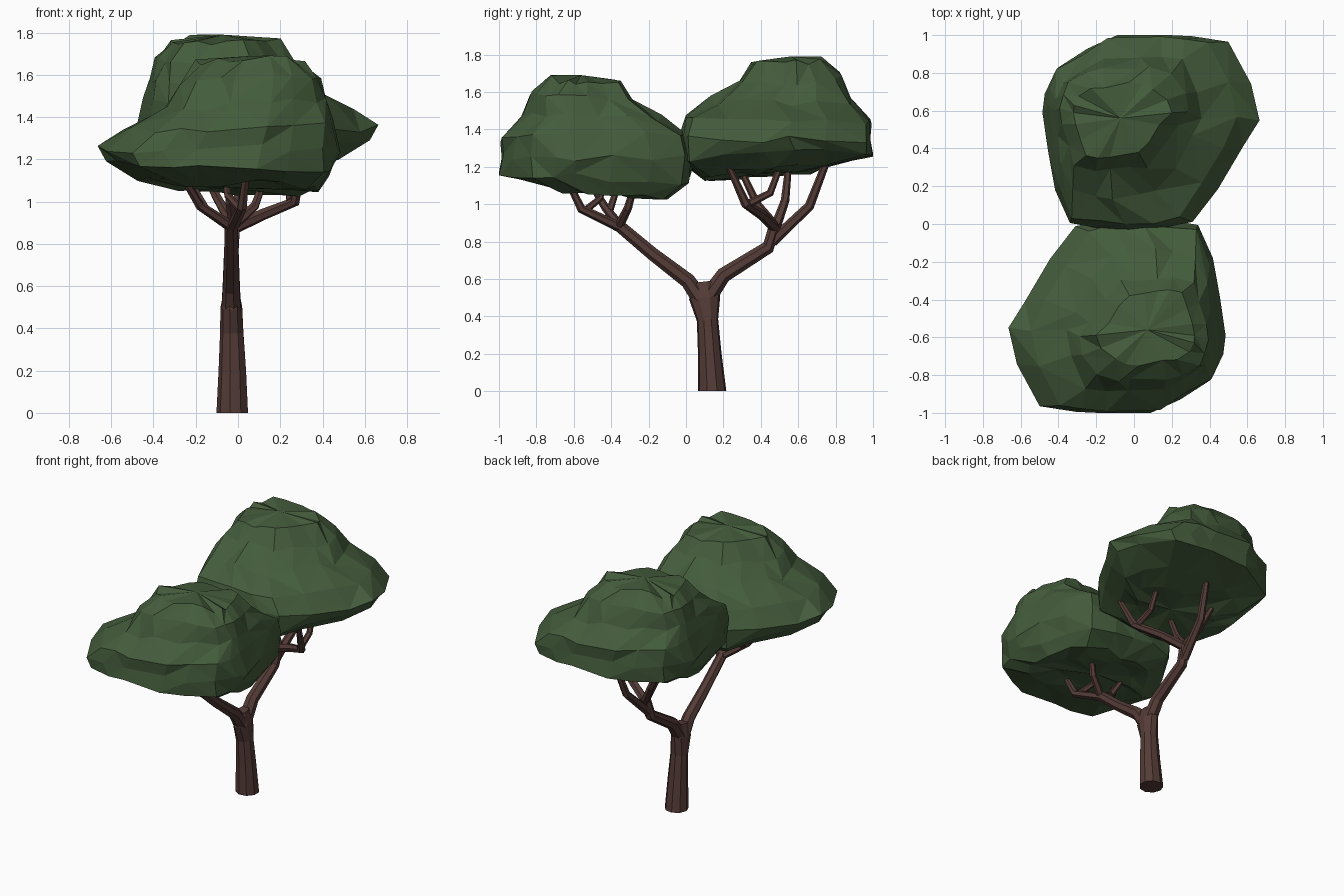
import bpy, bmesh, math, random
from mathutils import Vector

random.seed(7)


def material(name, rgb):
    m = bpy.data.materials.new(name)
    m.diffuse_color = (*rgb, 1)
    return m


BARK = material("bark", (0.09, 0.045, 0.038))
LEAF = material("leaf", (0.058, 0.108, 0.045))


def add_object(name, mesh, mat=None):
    ob = bpy.data.objects.new(name, mesh)
    bpy.context.collection.objects.link(ob)
    if mat:
        mesh.materials.append(mat)
    return ob


def finish(bm, name, mat):
    bmesh.ops.recalc_face_normals(bm, faces=bm.faces[:])
    mesh = bpy.data.meshes.new(name)
    bm.to_mesh(mesh)
    bm.free()
    return add_object(name, mesh, mat)


def tube(bm, path, sides):
    """Tapered faceted tube; path items are x, y, z, radius along x, radius across."""
    pts = [Vector(p[:3]) for p in path]
    rings = []
    for i, p in enumerate(path):
        t = (pts[min(i + 1, len(pts) - 1)] - pts[max(i - 1, 0)]).normalized()
        u = (Vector((1, 0, 0)) - t * t.x).normalized()
        v = t.cross(u)
        ring = []
        for k in range(sides):
            a = math.tau * (k + 0.5) / sides
            co = pts[i] + u * math.cos(a) * p[3] + v * math.sin(a) * p[-1]
            if i == 0 and p[2] == 0:
                co.z = 0
            ring.append(bm.verts.new(co))
        rings.append(ring)
    for a, b in zip(rings, rings[1:]):
        for k in range(sides):
            n = (k + 1) % sides
            bm.faces.new((a[k], a[n], b[n], b[k]))
    bm.faces.new(rings[0])
    bm.faces.new(rings[-1])


# Trunk, flaring sideways into the fork
bm = bmesh.new()
tube(bm, [(-0.025, 0.14, 0, 0.077, 0.077), (-0.025, 0.127, 0.2, 0.067, 0.064),
          (-0.028, 0.115, 0.38, 0.057, 0.058), (-0.03, 0.1, 0.5, 0.053, 0.085),
          (-0.03, 0.09, 0.585, 0.035, 0.055)], 9)
finish(bm, "trunk", BARK)

# Two main limbs
bm = bmesh.new()
tube(bm, [(-0.03, 0.1, 0.46, 0.05), (-0.03, 0.01, 0.59, 0.042),
          (-0.03, -0.18, 0.735, 0.036), (-0.03, -0.37, 0.895, 0.033)], 7)
tube(bm, [(-0.03, 0.09, 0.46, 0.05), (-0.03, 0.2, 0.62, 0.042),
          (-0.03, 0.44, 0.77, 0.036), (-0.02, 0.48, 0.9, 0.033)], 7)
finish(bm, "limbs", BARK)

# Twigs reaching into the crowns
twigs = [
    # front limb
    [(-0.03, -0.34, 0.87, 0.028), (0.02, -0.56, 0.975, 0.024), (0.04, -0.64, 1.14, 0.017)],
    [(0.01, -0.54, 0.965, 0.02), (-0.05, -0.46, 1.03, 0.017), (-0.06, -0.43, 1.12, 0.015)],
    [(-0.03, -0.35, 0.88, 0.026), (-0.18, -0.43, 0.98, 0.022), (-0.27, -0.52, 1.13, 0.016)],
    [(-0.15, -0.41, 0.96, 0.02), (-0.2, -0.38, 1.05, 0.017), (-0.2, -0.36, 1.14, 0.014)],
    [(-0.03, -0.36, 0.88, 0.026), (0.08, -0.31, 0.98, 0.022), (0.13, -0.27, 1.12, 0.016)],
    # back limb
    [(-0.03, 0.48, 0.87, 0.03), (0.12, 0.41, 0.94, 0.028), (0.27, 0.32, 1.0, 0.025),
     (0.31, 0.23, 1.2, 0.017)],
    [(0.25, 0.33, 1.0, 0.022), (0.24, 0.45, 1.06, 0.02), (0.23, 0.51, 1.22, 0.016)],
    [(-0.03, 0.46, 0.8, 0.03), (0.0, 0.66, 0.99, 0.026), (0.03, 0.76, 1.25, 0.019)],
    [(-0.02, 0.48, 0.88, 0.028), (-0.1, 0.53, 1.02, 0.023), (-0.2, 0.55, 1.22, 0.017)],
    [(-0.02, 0.48, 0.88, 0.026), (-0.04, 0.38, 1.0, 0.022), (-0.05, 0.29, 1.19, 0.017)],
]
bm = bmesh.new()
for t in twigs:
    tube(bm, t, 6)
finish(bm, "twigs", BARK)

# Crown outline seen from above, and levels: x0, x1, y0, y1, z, tilt along x, tilt along y
outline = [(-0.68, -0.56), (-0.63, -0.75), (-0.5, -0.96), (-0.34, -0.98), (-0.2, -1.0),
           (0.1, -0.99), (0.25, -0.92), (0.41, -0.82), (0.46, -0.7), (0.48, -0.6),
           (0.45, -0.4), (0.41, -0.18), (0.33, 0.0), (0.15, 0.03), (0.0, 0.04),
           (-0.17, 0.025), (-0.32, 0.0), (-0.46, -0.19), (-0.58, -0.4)]
levels = [(-0.32, 0.27, -0.6, -0.2, 1.065, -0.01, -0.02),
          (-0.48, 0.39, -0.78, -0.09, 1.07, -0.02, -0.03),
          (-0.63, 0.46, -1.0, 0.025, 1.155, -0.015, -0.02),
          (-0.68, 0.48, -1.0, 0.04, 1.25, 0, 0),
          (-0.56, 0.46, -0.99, 0.0, 1.36, 0.02, 0.01),
          (-0.37, 0.43, -0.89, -0.14, 1.455, 0.02, 0),
          (-0.29, 0.4, -0.83, -0.29, 1.57, 0.02, -0.01),
          (-0.19, 0.33, -0.74, -0.35, 1.66, 0, -0.01)]


def lerp(a, b, n):
    return a + (b - a) * (n + 1) / 2


bm = bmesh.new()
rings = []
for x0, x1, y0, y1, z, tx, ty in levels:
    ring = []
    for ox, oy in outline:
        nx, ny = (ox + 0.1) / 0.58, (oy + 0.48) / 0.52
        j = [random.uniform(-1, 1) for _ in range(3)]
        ring.append(bm.verts.new((lerp(x0, x1, nx) + 0.016 * j[0],
                                  max(-1, lerp(y0, y1, ny) + 0.016 * j[1]),
                                  z + tx * nx + ty * ny + 0.022 * j[2])))
    rings.append(ring)
n = len(outline)
for a, b in zip(rings, rings[1:]):
    for k in range(n):
        m = (k + 1) % n
        q = [a[k], a[m], b[m], b[k]]
        s = random.randint(0, 1)
        q = q[s:] + q[:s]
        bm.faces.new(q[:3])
        bm.faces.new((q[0], q[2], q[3]))
for ring, co in ((rings[0], (-0.03, -0.4, 1.065)), (rings[-1], (0.07, -0.56, 1.69))):
    c = bm.verts.new(co)
    for k in range(n):
        bm.faces.new((ring[k], ring[(k + 1) % n], c))
front = finish(bm, "front_crown", LEAF)

# Back crown: the same foliage turned half round and raised
back = add_object("back_crown", front.data)
back.rotation_euler.z = math.pi
back.location.z = 0.1
